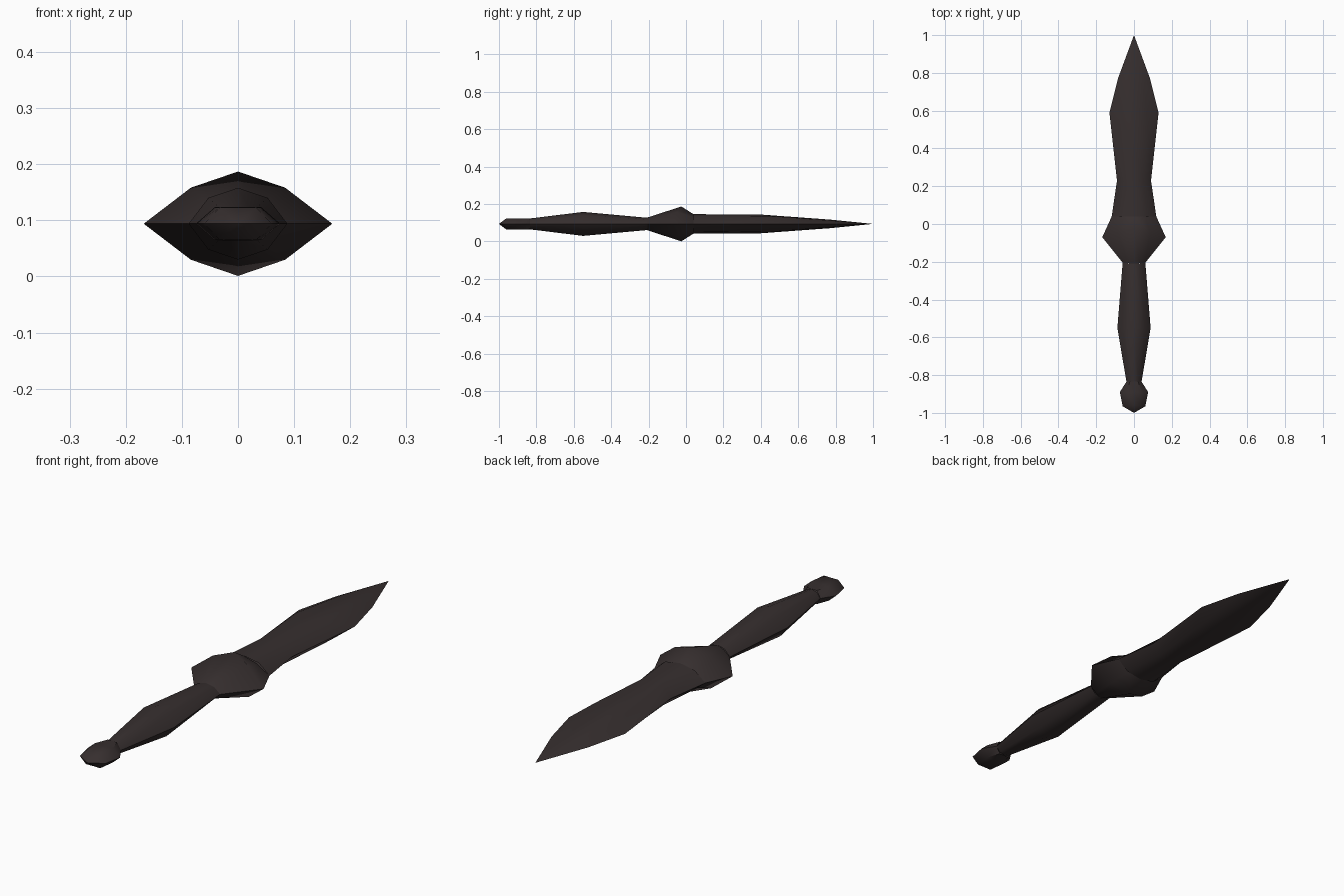
import bpy, bmesh, math

if "Cube" in bpy.data.objects:
    bpy.data.objects.remove(bpy.data.objects["Cube"])

CENTRE_Z = 0.094

dark_iron = bpy.data.materials.new("dark_brown_iron")
dark_iron.diffuse_color = (0.037, 0.028, 0.028, 1)
dark_iron.use_nodes = True
dark_iron.node_tree.nodes["Principled BSDF"].inputs["Base Color"].default_value = dark_iron.diffuse_color


def loft(name, stations, kx, kz):
    """Eight-sided loft along y. A station is (side y, half width, ridge y, half height);
    kx and kz place the shoulder points between the side edge and the ridge."""
    bm = bmesh.new()
    rings = []
    for ys, w, yr, h in stations:
        ym = (ys + yr) / 2
        pts = [(w, ys, 0), (kx * w, ym, kz * h), (0, yr, h), (-kx * w, ym, kz * h),
               (-w, ys, 0), (-kx * w, ym, -kz * h), (0, yr, -h), (kx * w, ym, -kz * h)]
        rings.append([bm.verts.new((x, y, z + CENTRE_Z)) for x, y, z in pts])
    for a, b in zip(rings, rings[1:]):
        for i in range(8):
            j = (i + 1) % 8
            bm.faces.new((a[i], a[j], b[j], b[i]))
    # Points collapse to a single vertex
    bmesh.ops.remove_doubles(bm, verts=bm.verts, dist=0.0005)
    bmesh.ops.recalc_face_normals(bm, faces=bm.faces)
    # Stations run towards +y, so make sure the walls face outwards
    f = max(bm.faces, key=lambda f: f.calc_center_median().z)
    if f.normal.z < 0:
        bmesh.ops.reverse_faces(bm, faces=bm.faces)
    me = bpy.data.meshes.new(name)
    bm.to_mesh(me)
    bm.free()
    me.materials.append(dark_iron)
    ob = bpy.data.objects.new(name, me)
    bpy.context.collection.objects.link(ob)
    bpy.ops.object.select_all(action='DESELECT')
    ob.select_set(True)
    bpy.context.view_layer.objects.active = ob
    bpy.ops.object.shade_smooth_by_angle(angle=math.radians(45))


# Rings shared by neighbouring parts
pommel_neck = (-0.835, 0.04, -0.835, 0.029)
guard_neck = (-0.205, 0.06, -0.21, 0.033)
blade_root = (0.04, 0.118, 0.04, 0.052)

# Rounded pommel with flat top and bottom
loft("pommel", [(-1.0, 0, -1.0, 0), (-0.965, 0.06, -0.96, 0.029),
                (-0.89, 0.075, -0.89, 0.030), pommel_neck], 0.55, 0.98)

# Swelling grip
loft("grip", [pommel_neck, (-0.55, 0.088, -0.55, 0.064), guard_neck], 0.6, 0.72)

# Lozenge guard
loft("guard", [guard_neck, (-0.07, 0.168, -0.025, 0.093), blade_root], 0.5, 0.69)

# Leaf-shaped blade
loft("blade", [blade_root, (0.23, 0.09, 0.22, 0.051), (0.59, 0.13, 0.40, 0.050),
               (0.77, 0.085, 0.77, 0.023), (1.0, 0, 1.0, 0)], 0.58, 0.78)
